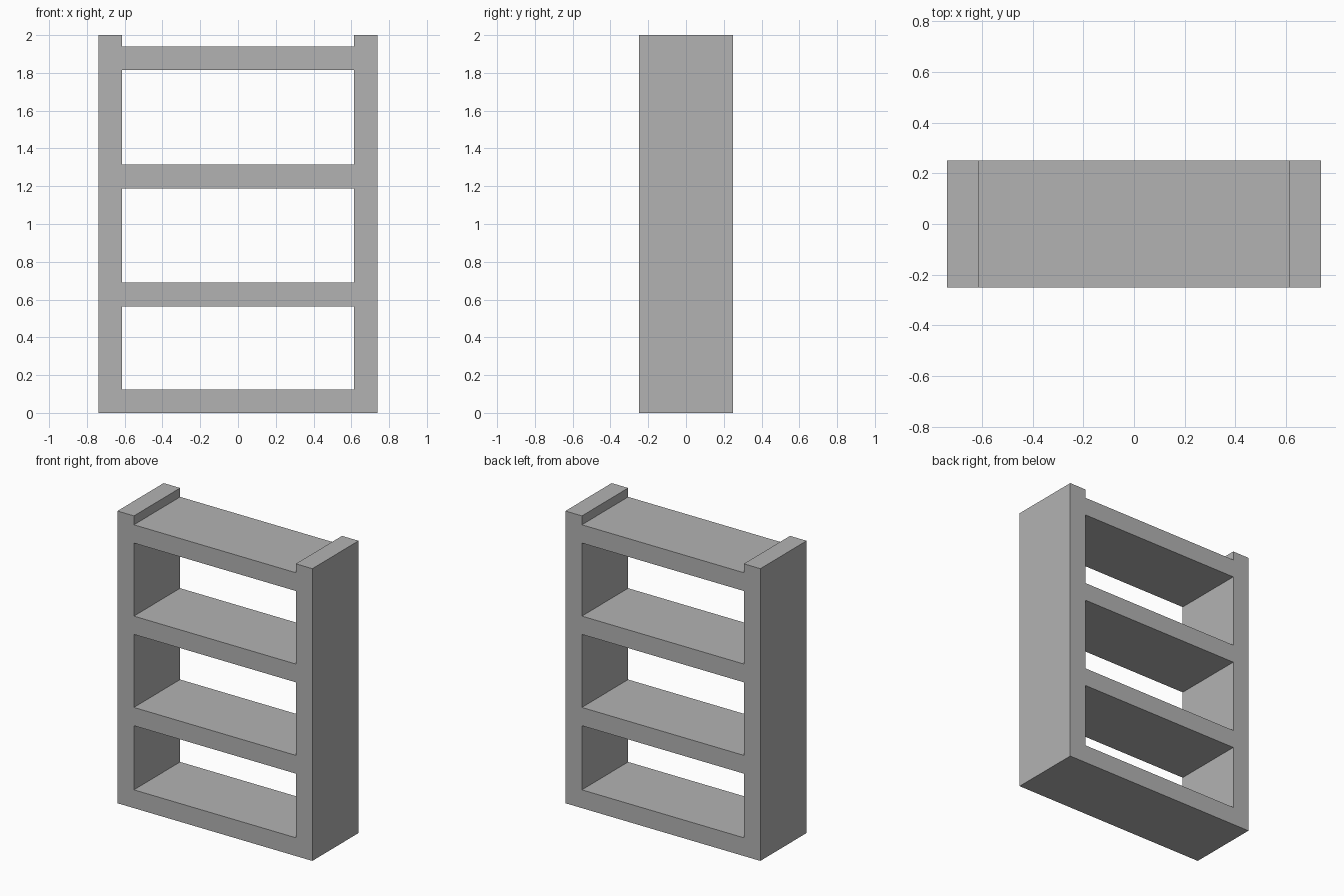
import bpy

cube = bpy.data.objects.get("Cube")
if cube:
    bpy.data.objects.remove(cube, do_unlink=True)

# Single plain grey finish
grey = bpy.data.materials.new("plain_grey")
grey.use_nodes = True
colour = (0.45, 0.45, 0.45, 1)
grey.diffuse_color = colour
grey.node_tree.nodes["Principled BSDF"].inputs["Base Color"].default_value = colour

HALF_WIDTH = 0.738
DEPTH = 0.5
HEIGHT = 2.0
BOARD = 0.125
INNER = HALF_WIDTH - BOARD


def board(name, x, z_bottom, width, height):
    """Box board, full depth, resting on z_bottom."""
    bpy.ops.mesh.primitive_cube_add(size=1, location=(x, 0, z_bottom + height / 2))
    obj = bpy.context.object
    obj.name = name
    obj.scale = (width, DEPTH, height)
    bpy.ops.object.transform_apply(location=False, rotation=False, scale=True)
    obj.data.materials.append(grey)
    return obj


# Upright side panels
for side, sign in (("left", 1), ("right", -1)):
    board(side + "_side_panel", sign * (HALF_WIDTH - BOARD / 2), 0, BOARD, HEIGHT)

# Shelves fitted between the panels
shelves = {"bottom_shelf": 0, "lower_shelf": 0.564, "upper_shelf": 1.189, "top_shelf": 1.814}
for name, z in shelves.items():
    board(name, 0, z, 2 * INNER, BOARD)
